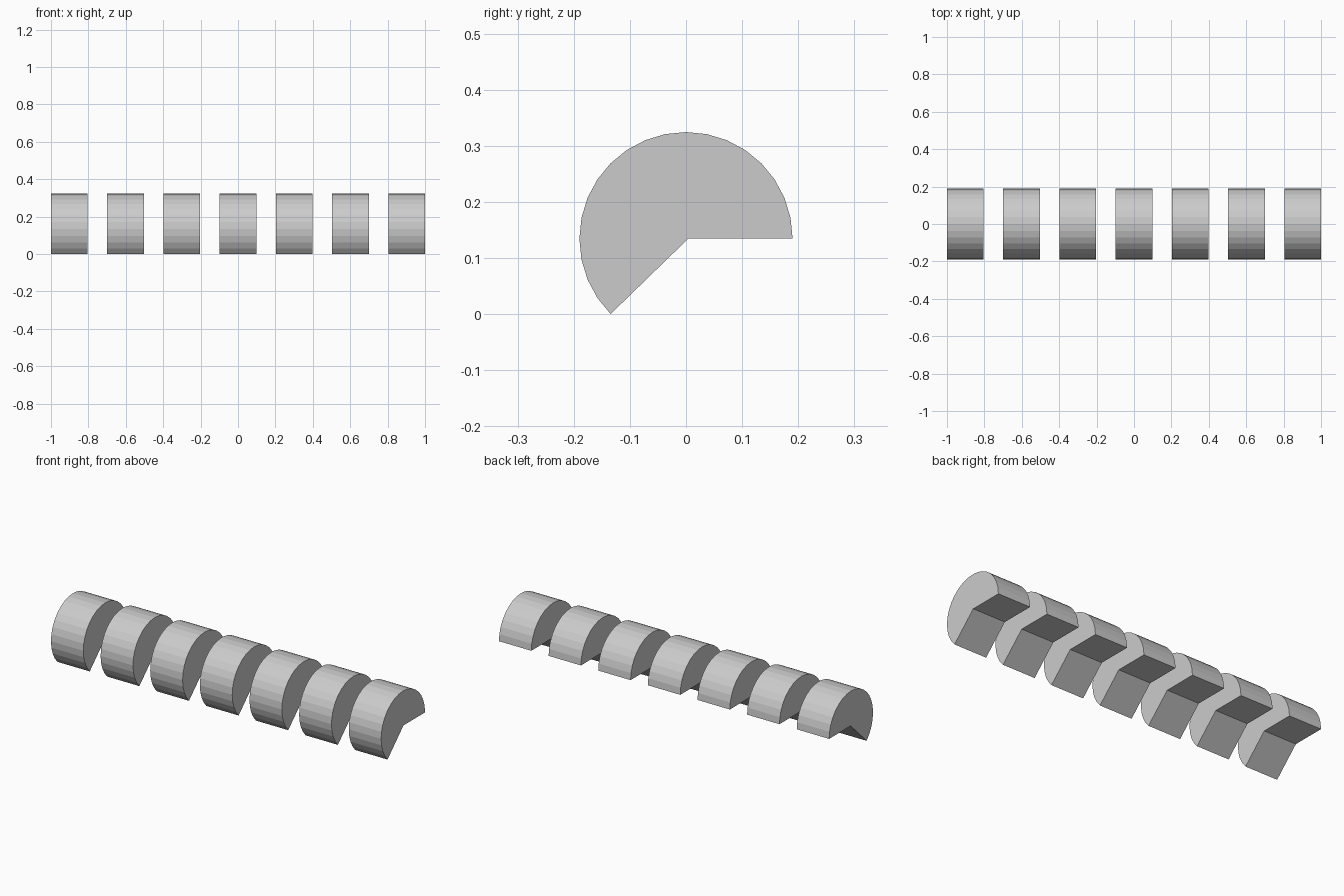
import bpy, bmesh, math

if "Cube" in bpy.data.objects:
    bpy.data.objects.remove(bpy.data.objects["Cube"])

COUNT, WIDTH, RADIUS = 7, 0.196, 0.19
AXIS_Z = RADIUS * math.sin(math.radians(45))
PITCH = (2 - WIDTH) / (COUNT - 1)

# Sector profile in (y, z): 20 of 32 circle steps plus the notch corner
profile = [(0.004, AXIS_Z)]
for i in range(21):
    a = i * math.tau / 32
    profile.append((RADIUS * math.cos(a), AXIS_Z + RADIUS * math.sin(a)))


def sector_mesh():
    bm = bmesh.new()
    face = bm.faces.new([bm.verts.new((-WIDTH / 2, y, z)) for y, z in profile])
    ext = bmesh.ops.extrude_face_region(bm, geom=[face], use_keep_orig=True)
    verts = [v for v in ext["geom"] if isinstance(v, bmesh.types.BMVert)]
    bmesh.ops.translate(bm, verts=verts, vec=(WIDTH, 0, 0))
    bmesh.ops.recalc_face_normals(bm, faces=bm.faces[:])
    mesh = bpy.data.meshes.new("notched_cylinder")
    bm.to_mesh(mesh)
    bm.free()
    return mesh


# Row of identical notched cylinders along x
mesh = sector_mesh()
for i in range(COUNT):
    ob = bpy.data.objects.new(f"notched_cylinder_{i + 1}", mesh)
    ob.location.x = -1 + WIDTH / 2 + i * PITCH
    bpy.context.collection.objects.link(ob)
